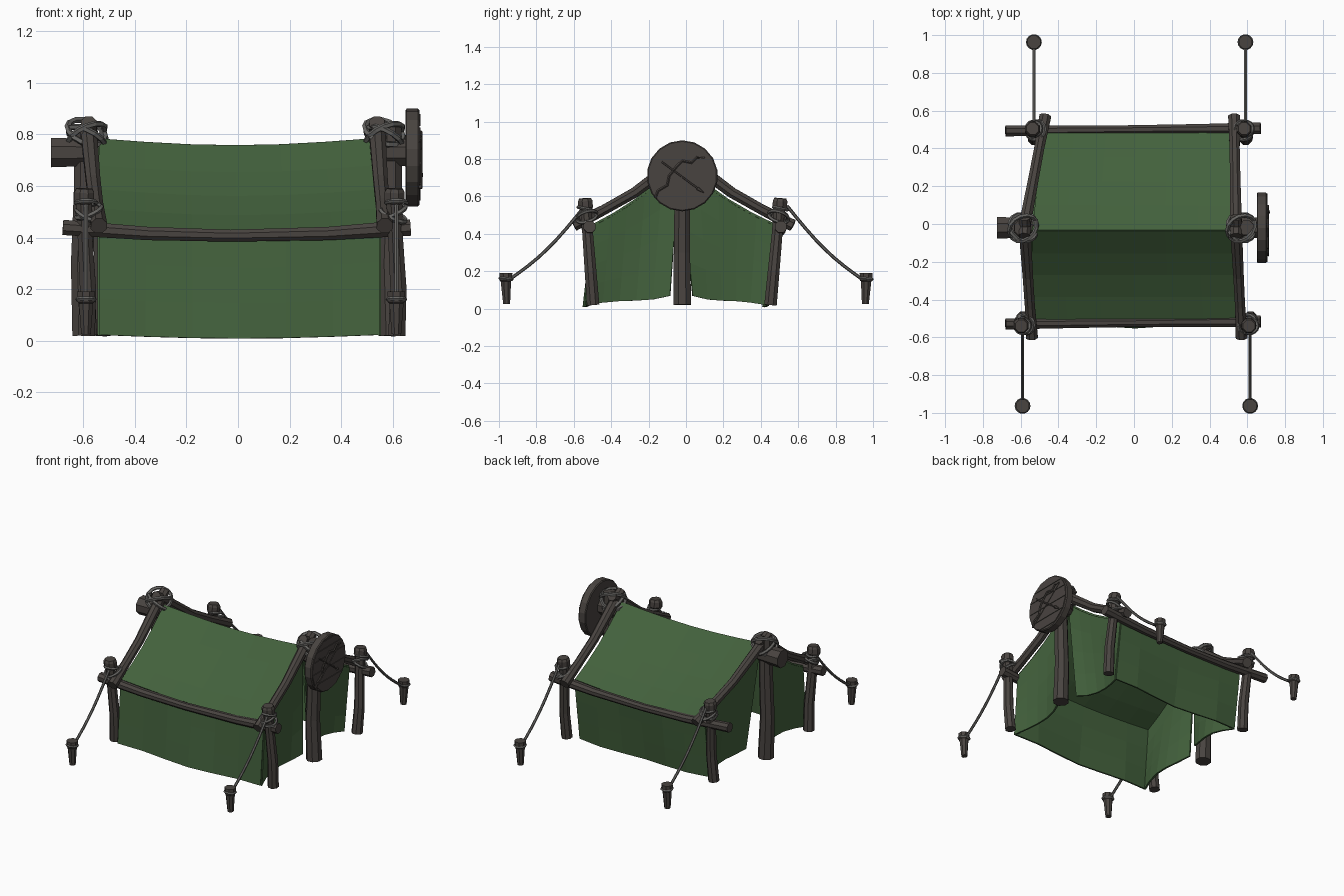
import bpy, bmesh, math
from mathutils import Vector

if "Cube" in bpy.data.objects:
    bpy.data.objects.remove(bpy.data.objects["Cube"], do_unlink=True)


def material(name, rgb):
    m = bpy.data.materials.new(name)
    m.use_nodes = True
    m.diffuse_color = (*rgb, 1)
    m.node_tree.nodes["Principled BSDF"].inputs["Base Color"].default_value = (*rgb, 1)
    return m


GREEN = material("green_canvas", (0.056, 0.12, 0.046))
WOOD = material("dark_wood", (0.066, 0.057, 0.051))
ROPE = material("grey_rope", (0.13, 0.127, 0.12))


def finish(bm, name, mat):
    bmesh.ops.recalc_face_normals(bm, faces=bm.faces)
    me = bpy.data.meshes.new(name)
    bm.to_mesh(me)
    bm.free()
    me.materials.append(mat)
    ob = bpy.data.objects.new(name, me)
    bpy.context.collection.objects.link(ob)
    return ob


def tube(name, pts, radii, mat=WOOD, sides=8, closed=False):
    """Sweep a polygon along a path, with one radius or one per point."""
    pts = [Vector(p) for p in pts]
    n = len(pts)
    if not isinstance(radii, (list, tuple)):
        radii = [radii] * n
    bm = bmesh.new()
    rings = []
    main = (pts[n // 2] - pts[0]).normalized()
    ref = Vector((0, 1, 0)) if abs(main.z) > 0.8 else Vector((0, 0, 1))
    for i, p in enumerate(pts):
        if closed:
            t = pts[(i + 1) % n] - pts[i - 1]
        else:
            t = pts[min(i + 1, n - 1)] - pts[max(i - 1, 0)]
        a = t.cross(ref).normalized()
        b = t.cross(a).normalized()
        rings.append([])
        for k in range(sides):
            ang = math.tau * (k + 0.5) / sides
            rings[-1].append(bm.verts.new(p + radii[i] * (a * math.cos(ang) + b * math.sin(ang))))
    for i in range(n if closed else n - 1):
        r, q = rings[i], rings[(i + 1) % n]
        for k in range(sides):
            j = (k + 1) % sides
            bm.faces.new((r[k], r[j], q[j], q[k]))
    if not closed:
        bm.faces.new(rings[0])
        bm.faces.new(rings[-1])
    return finish(bm, name, mat)


def loop(name, center, axis, radius, thick=0.01):
    """Rope ring around an axis."""
    ob_axis = Vector(axis).normalized()
    bm = bmesh.new()
    steps, sides = 14, 5
    rot = ob_axis.to_track_quat('Z', 'Y')
    grid = []
    for i in range(steps):
        a = math.tau * i / steps
        row = []
        for k in range(sides):
            b = math.tau * k / sides
            d = radius + thick * math.cos(b)
            local = Vector((d * math.cos(a), d * math.sin(a), thick * math.sin(b)))
            row.append(bm.verts.new(Vector(center) + rot @ local))
        grid.append(row)
    for i in range(steps):
        for k in range(sides):
            r, q, j = grid[i], grid[(i + 1) % steps], (k + 1) % sides
            bm.faces.new((r[k], r[j], q[j], q[k]))
    return finish(bm, name, ROPE)


def sheet(name, fn, nu, nv, thick=0.012):
    """Cloth panel from a function of u and v."""
    bm = bmesh.new()
    g = [[bm.verts.new(fn(i / nu, j / nv)) for j in range(nv + 1)] for i in range(nu + 1)]
    for i in range(nu):
        for j in range(nv):
            bm.faces.new((g[i][j], g[i + 1][j], g[i + 1][j + 1], g[i][j + 1]))
    ob = finish(bm, name, GREEN)
    mod = ob.modifiers.new("thickness", 'SOLIDIFY')
    mod.thickness = thick
    mod.offset = 0
    return ob


def mix(a, b, t):
    return a + (b - a) * t


# Cloth corner positions: x at left and right edge, y at eave and hem
RIDGE_Y, RIDGE_X = -0.035, (-0.54, 0.515)
SIDES = {"front": dict(x=(-0.54, 0.55), eave=-0.5, hem=-0.535),
         "back": dict(x=(-0.48, 0.51), eave=0.48, hem=0.425)}


def roof_z(v):
    return 0.78 - 0.335 * v - 0.03 * math.sin(math.pi * v)


# Roof slopes and long walls
for side, s in SIDES.items():
    def roof(u, v):
        x = mix(mix(*RIDGE_X, u), mix(*s["x"], u), v)
        return (x, mix(RIDGE_Y, s["eave"], v), roof_z(v) - 0.026 * math.sin(math.pi * u))

    def wall(u, v):
        top = 0.445 - 0.026 * math.sin(math.pi * u)
        low = 0.022 - 0.014 * math.sin(math.pi * u)
        bulge = 0.012 * math.sin(3 * math.pi * u) * v
        return (mix(*s["x"], u), mix(s["eave"], s["hem"], v) + bulge, mix(top, low, v))

    sheet(side + "_roof_canvas", roof, 6, 4)
    sheet(side + "_wall_canvas", wall, 6, 3)

# Gable curtains, two at each end, parted behind the middle post
for end, label in ((0, "right"), (1, "left")):
    for side, s in SIDES.items():
        def curtain(u, v):
            inner = RIDGE_Y + (-0.05 if side == "front" else 0.07) * v
            y = mix(mix(s["eave"], s["hem"], v), inner, u)
            x = mix(mix(s["x"][end], RIDGE_X[end], u), s["x"][end], v)
            sign = 1 if end else -1
            x -= sign * 0.05 * math.sin(math.pi * u) * v
            hem = 0.02 + 0.06 * u * u + 0.012 * math.sin(5 * u)
            return (x, y, mix(roof_z(1 - u) - 0.005, hem, v))
        sheet(f"{label}_{side}_curtain", curtain, 5, 4)

# Corner posts with lashings, guy ropes and pegs
CORNERS = {"front_left": (-0.59, -1), "front_right": (0.615, -1),
           "back_left": (-0.53, 1), "back_right": (0.59, 1)}
for name, (x, d) in CORNERS.items():
    low, top = (-0.495, -0.54) if d < 0 else (0.45, 0.505)
    zs = (0.02, 0.2, 0.4, 0.53, 0.54, 0.575, 0.59)
    rs = (0.036, 0.034, 0.031, 0.033, 0.042, 0.042, 0.034)
    tube(name + "_post", [(x + 0.008 * math.sin(9 * z), mix(low, top, z / 0.59), z) for z in zs], rs)
    for k, tilt in enumerate((0.45, -0.45)):
        loop(name + "_lashing", (x * 0.98, top - 0.01 * d, 0.485 + 0.015 * k), (tilt, 0.3 * d, 1), 0.052)
    loop(name + "_post_ring", (x, top, 0.535), (0, 0.2, 1), 0.04, 0.009)
    guy = []
    for i in range(9):
        t = i / 8
        guy.append((x, d * mix(0.54, 0.945, t), mix(0.55, 0.155, t) - 0.035 * math.sin(math.pi * t)))
    tube(name + "_guy_rope", guy, 0.009, ROPE, 6)
    py = 0.963 * d
    tube(name + "_peg", [(x, py - 0.004 * d, 0.025), (x, py, 0.145), (x, py, 0.15), (x, py, 0.19)],
         (0.02, 0.03, 0.036, 0.037))
    loop(name + "_peg_ring", (x, py, 0.16), (0, 0.1, 1), 0.034, 0.008)

# Eave beams with a slight sag
for side, y in (("front", -0.522), ("back", 0.5)):
    xs = (-0.68, -0.35, -0.03, 0.35, 0.67)
    tube(side + "_eave_beam", [(x, y + 0.01 * x, 0.407 + 0.07 * x * x) for x in xs],
         (0.032, 0.028, 0.025, 0.028, 0.034))

# Ridge beam under the canvas, thick where it leaves the tent
tube("ridge_beam", [(-0.725, -0.02, 0.73), (-0.56, -0.02, 0.73), (-0.5, -0.03, 0.72), (0, -0.03, 0.7),
                    (0.5, -0.03, 0.72), (0.56, -0.02, 0.73), (0.66, -0.02, 0.73)],
     (0.062, 0.056, 0.03, 0.028, 0.03, 0.056, 0.058))

# Gable posts, rafters and lashings at both ends
for label, px, apex, feet in (("left", -0.595, -0.58, (-0.54, -0.47)), ("right", 0.595, 0.54, (0.57, 0.53))):
    tube(label + "_gable_post", [(px, -0.02, 0.02), (px - 0.01, -0.022, 0.3), (px, -0.02, 0.6), (px, -0.02, 0.84)],
         (0.052, 0.047, 0.045, 0.042))
    for foot, d in zip(feet, (-1, 1)):
        path = [(-0.05, 0.845), (0.02, 0.8), (0.26, 0.62), (0.42, 0.53), (0.585, 0.445)]
        tube(f"{label}_{'front' if d < 0 else 'back'}_rafter",
             [(mix(apex, foot, max(y, 0) / 0.585), d * y - 0.015, z) for y, z in path],
             (0.032, 0.034, 0.03, 0.029, 0.034))
    mid = (px + apex) / 2
    for k, axis in enumerate(((0.5, 0.5, 1), (-0.5, 0.5, 1), (0.4, -0.7, 1))):
        loop(label + "_ridge_lashing", (mid, -0.02, 0.785 + 0.012 * k), axis, 0.078, 0.012)

# Round sign with raised planks
CY, CZ, R = -0.02, 0.71, 0.19
tube("round_sign", [(0.65, CY, CZ), (0.655, CY, CZ), (0.698, CY, CZ), (0.704, CY, CZ)],
     (R - 0.006, R, R, R - 0.006), sides=18)
bm = bmesh.new()
edges = (-0.168, -0.1, -0.02, 0.06, 0.12, 0.172)
for a, b in zip(edges, edges[1:]):
    a, b = a + 0.002, b - 0.002
    wa, wb = (math.sqrt((R - 0.008) ** 2 - h * h) for h in (a, b))
    rim = [(-wa, a), (wa, a), (wb, b), (-wb, b)]
    lo, hi = ([bm.verts.new((x, CY + y, CZ + z)) for y, z in rim] for x in (0.7, 0.708))
    bm.faces.new(lo)
    bm.faces.new(hi)
    for k in range(4):
        j = (k + 1) % 4
        bm.faces.new((lo[k], lo[j], hi[j], hi[k]))
finish(bm, "sign_planks", WOOD)

# Carved bow and arrow on the sign
X = 0.709
bow = [(-0.165, 0.59), (-0.15, 0.63), (-0.1, 0.66), (-0.09, 0.71), (-0.05, 0.76),
       (-0.02, 0.79), (0.03, 0.78), (0.06, 0.81), (0.1, 0.805)]
tube("bow_carving", [(X, y, z) for y, z in bow], 0.007, sides=5)
tube("bowstring_carving", [(X, *bow[0]), (X, *bow[-1])], 0.003, sides=4)
tube("arrow_carving", [(X, -0.13, 0.785), (X, 0.06, 0.645), (X, 0.061, 0.644), (X, 0.095, 0.62)],
     (0.005, 0.005, 0.012, 0.002), sides=5)
